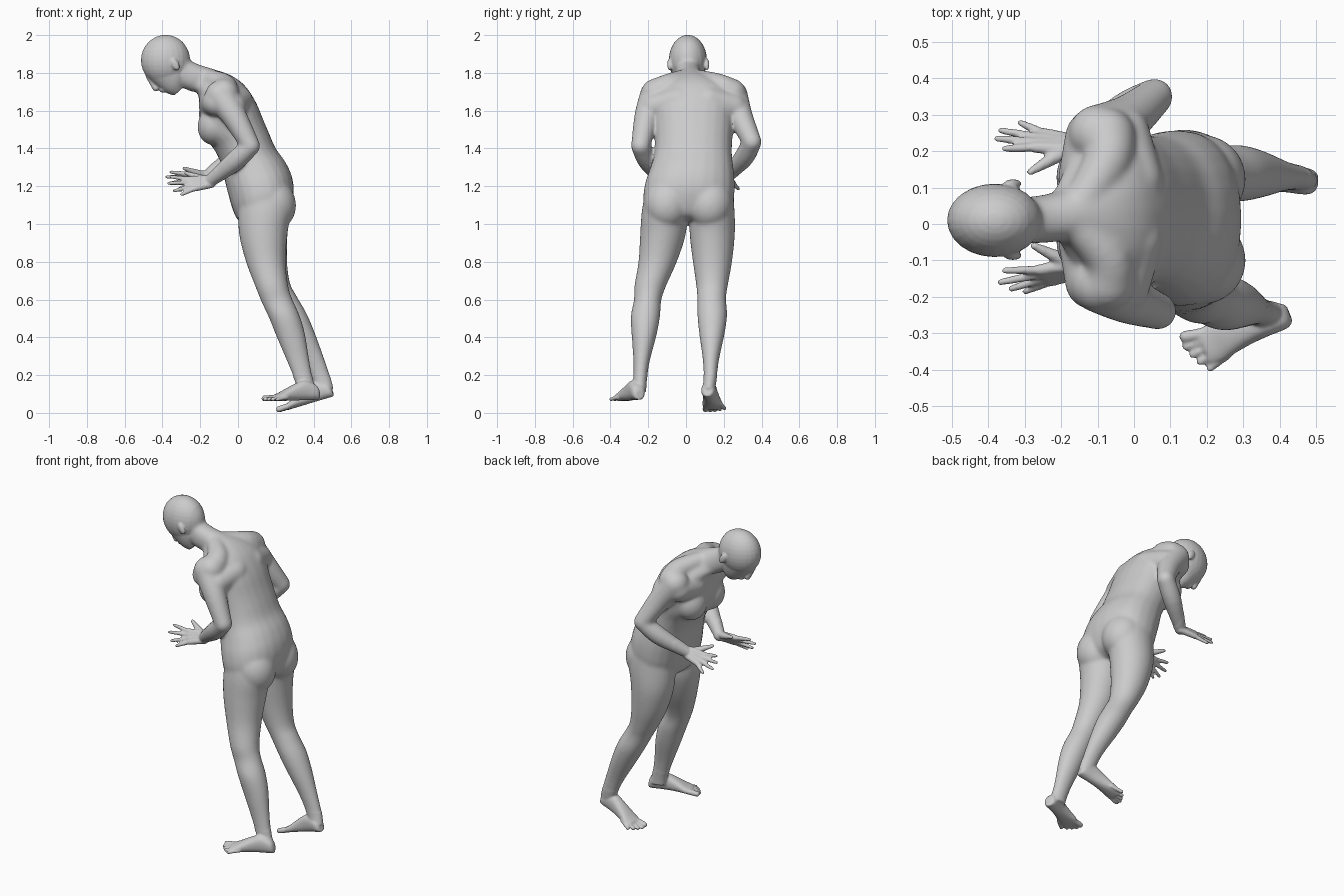
import bpy, bmesh, math
from mathutils import Vector, Matrix

bm = bmesh.new()
SIDES = 24


def spline(rows, steps=4):
    """Catmull-Rom interpolation through rows of numbers."""
    out = []
    for i in range(len(rows) - 1):
        p0, p1, p2, p3 = (rows[max(i - 1, 0)], rows[i], rows[i + 1], rows[min(i + 2, len(rows) - 1)])
        for s in range(steps):
            t = s / steps
            out.append([0.5 * (2 * b + (c - a) * t + (2 * a - 5 * b + 4 * c - d) * t * t
                               + (3 * b - a - 3 * c + d) * t ** 3)
                        for a, b, c, d in zip(p0, p1, p2, p3)])
    return out + [list(rows[-1])]


def skin(rings):
    """Closed surface over a list of (centre, axis, axis, squareness)."""
    loops = []
    for c, a, b, p in rings:
        loop = []
        for k in range(SIDES):
            t = 2 * math.pi * k / SIDES
            u, v = math.cos(t), math.sin(t)
            u, v = math.copysign(abs(u) ** p, u), math.copysign(abs(v) ** p, v)
            loop.append(bm.verts.new(c + a * u + b * v))
        loops.append(loop)
    for lo, hi in zip(loops, loops[1:]):
        for k in range(SIDES):
            j = (k + 1) % SIDES
            bm.faces.new((lo[k], lo[j], hi[j], hi[k]))
    bm.faces.new(loops[0][::-1])
    bm.faces.new(loops[-1])


def section_loft(rows, p=1.0):
    """Rows: front x, front z, back x, back z, middle y, half width."""
    rings = []
    for fx, fz, bx, bz, y, w in spline(rows):
        f, b = Vector((fx, y, fz)), Vector((bx, y, bz))
        rings.append(((f + b) / 2, (b - f) / 2, Vector((0, w, 0)), p))
    skin(rings)


def ball(c, r, tilt=0.0):
    m = Matrix.Translation(c) @ Matrix.Rotation(tilt, 4, 'Y') @ Matrix.Diagonal((*r, 1))
    bmesh.ops.create_uvsphere(bm, u_segments=24, v_segments=16, radius=1, matrix=m)


def tube(rows):
    """Round limb through rows of x, y, z, radius with rounded ends."""
    pts = spline(rows)
    rings = []
    for i, q in enumerate(pts):
        t = Vector(pts[min(i + 1, len(pts) - 1)][:3]) - Vector(pts[max(i - 1, 0)][:3])
        t.normalize()
        a = t.cross(Vector((0.1, 0.3, 1))).normalized()
        rings.append((Vector(q[:3]), a * q[3], t.cross(a) * q[3], 1.0))
    skin(rings)
    for q in (rows[0], rows[-1]):
        ball(q[:3], (q[3],) * 3)


# torso and neck
section_loft([
    (0.06, 0.99, 0.22, 1.02, 0.012, 0.12),
    (0.00, 1.02, 0.27, 1.06, 0.012, 0.20),
    (-0.03, 1.08, 0.295, 1.16, 0.013, 0.238),
    (-0.055, 1.17, 0.286, 1.25, 0.02, 0.238),
    (-0.075, 1.25, 0.25, 1.33, 0.03, 0.222),
    (-0.09, 1.32, 0.20, 1.40, 0.037, 0.207),
    (-0.13, 1.40, 0.165, 1.48, 0.04, 0.205),
    (-0.18, 1.46, 0.135, 1.55, 0.04, 0.213),
    (-0.205, 1.55, 0.10, 1.635, 0.04, 0.22),
    (-0.205, 1.63, 0.055, 1.71, 0.04, 0.215),
    (-0.21, 1.68, 0.01, 1.757, 0.04, 0.18),
    (-0.225, 1.70, -0.05, 1.793, 0.035, 0.125),
    (-0.245, 1.70, -0.135, 1.822, 0.025, 0.075),
    (-0.27, 1.71, -0.21, 1.846, 0.015, 0.067),
    (-0.33, 1.74, -0.26, 1.87, 0.01, 0.064)], 0.9)
for s in (-1, 1):
    # chest and buttocks
    ball((-0.118, 0.04 + s * 0.088, 1.525), (0.095, 0.105, 0.11), 0.35)
    ball((0.186, 0.012 + s * 0.112, 1.11), (0.12, 0.122, 0.14), -0.3)
    # shoulder girdle: neck slope, shoulder blade, collar
    tube([(-0.15, 0.02 + s * 0.03, 1.77, 0.05), (-0.075, 0.04 + s * 0.13, 1.732, 0.066),
          (-0.075, 0.04 + s * 0.20, 1.69, 0.08)])
    tube([(0.0, 0.04 + s * 0.08, 1.65, 0.08), (-0.03, 0.04 + s * 0.21, 1.62, 0.074)])
    tube([(-0.135, 0.04 + s * 0.08, 1.63, 0.075), (-0.115, 0.04 + s * 0.20, 1.645, 0.075)])
    # ears
    ball((-0.333, 0.012 + s * 0.099, 1.845), (0.02, 0.012, 0.035), -0.5)

# skull, face, nose, lips
ball((-0.383, 0.01, 1.867), (0.131, 0.101, 0.134))
section_loft([
    (-0.505, 1.82, -0.36, 1.97, 0.01, 0.083),
    (-0.468, 1.765, -0.30, 1.93, 0.01, 0.09),
    (-0.42, 1.722, -0.27, 1.86, 0.01, 0.078),
    (-0.375, 1.692, -0.27, 1.80, 0.01, 0.062),
    (-0.337, 1.68, -0.285, 1.73, 0.01, 0.036)])
tube([(-0.478, 0.01, 1.785, 0.012), (-0.457, 0.01, 1.75, 0.014), (-0.435, 0.01, 1.72, 0.018)])
ball((-0.40, 0.01, 1.71), (0.02, 0.026, 0.014), 0.6)

# left leg
section_loft([
    (0.01, 1.18, 0.25, 1.23, -0.09, 0.115),
    (0.0, 1.06, 0.285, 1.10, -0.112, 0.121),
    (0.008, 0.93, 0.264, 0.96, -0.122, 0.121),
    (0.045, 0.79, 0.252, 0.81, -0.15, 0.102),
    (0.095, 0.66, 0.265, 0.68, -0.19, 0.084),
    (0.125, 0.585, 0.285, 0.61, -0.203, 0.073),
    (0.165, 0.50, 0.325, 0.52, -0.215, 0.078),
    (0.205, 0.40, 0.355, 0.42, -0.222, 0.066),
    (0.26, 0.27, 0.378, 0.28, -0.235, 0.044),
    (0.30, 0.17, 0.398, 0.175, -0.243, 0.036),
    (0.315, 0.11, 0.42, 0.11, -0.247, 0.036)])
# right leg
section_loft([
    (0.01, 1.18, 0.25, 1.23, 0.13, 0.115),
    (0.0, 1.06, 0.285, 1.10, 0.137, 0.12),
    (0.008, 0.93, 0.264, 0.96, 0.139, 0.12),
    (0.05, 0.79, 0.26, 0.81, 0.14, 0.104),
    (0.11, 0.67, 0.275, 0.69, 0.138, 0.085),
    (0.15, 0.60, 0.31, 0.62, 0.136, 0.077),
    (0.205, 0.50, 0.362, 0.53, 0.139, 0.079),
    (0.265, 0.40, 0.405, 0.43, 0.137, 0.067),
    (0.345, 0.27, 0.453, 0.30, 0.132, 0.044),
    (0.395, 0.17, 0.488, 0.195, 0.128, 0.035),
    (0.405, 0.12, 0.505, 0.13, 0.12, 0.035)])


def foot(heel, toe, inner):
    """Foot from heel to toe on a sole line; inner = +1/-1 big-toe side in y."""
    heel, toe = Vector(heel), Vector(toe)
    d = (toe - heel).normalized()
    side = Vector((0, 0, 1)).cross(d).normalized()
    side *= inner * (1 if side.y > 0 else -1)
    up = d.cross(side)
    up *= 1 if up.z > 0 else -1
    n = (toe - heel).length
    rows = [(0.0, 0.05, 0.022), (0.06, 0.08, 0.036), (0.25, 0.105, 0.037), (0.42, 0.09, 0.040),
            (0.6, 0.064, 0.048), (0.72, 0.045, 0.055), (0.83, 0.032, 0.05)]
    skin([(heel + d * n * s + up * h / 2, up * h / 2, side * w, 0.85) for s, h, w in spline(rows)])
    for k, (reach, r) in enumerate(((1.0, 0.016), (1.01, 0.0115), (0.98, 0.011), (0.94, 0.011), (0.88, 0.0105))):
        a = heel + d * n * (reach - 0.24) + side * (0.034 - 0.0195 * k) + up * 0.018
        b = heel + d * (n * reach - r) + side * (0.046 - 0.0265 * k) + up * r
        tube([(*a, r), (*b, r)])


foot((0.428, -0.245, 0.070), (0.143, -0.358, 0.060), 1)
foot((0.508, 0.113, 0.088), (0.212, 0.150, 0.0), -1)


def arm(shoulder, upper, elbow, fore, wrist, thumb, tips):
    """Arm with palm, four fingers and thumb."""
    tube([(*shoulder, 0.08), (*upper, 0.067), (*elbow, 0.051)])
    tube([(*elbow, 0.051), (*fore, 0.053), (*wrist, 0.033)])
    w, tips = Vector(wrist), [Vector(t) for t in tips]
    mean = sum(tips, Vector()) / 4
    u = (tips[3] - tips[0]).normalized()
    for k, t in enumerate(tips):
        knuckle = w + (mean - w).normalized() * 0.098 + u * (k - 1.5) * 0.022
        root = w + u * (k - 1.5) * 0.013
        tube([(*root, 0.02), (*knuckle, 0.0155)])
        mid = knuckle.lerp(t, 0.5)
        tube([(*knuckle, 0.0125), (*mid, 0.0115), (*t, 0.009)])
    th = Vector(thumb)
    tube([(*(w - u * 0.01), 0.02), (*w.lerp(th, 0.5), 0.018), (*th, 0.010)])


# left arm, right arm
arm((-0.095, -0.165, 1.68), (-0.02, -0.207, 1.57), (0.067, -0.24, 1.413), (-0.02, -0.20, 1.33),
    (-0.15, -0.12, 1.225), (-0.275, -0.06, 1.27),
    [(-0.355, -0.128, 1.25), (-0.367, -0.16, 1.215), (-0.337, -0.178, 1.175), (-0.298, -0.185, 1.157)])
arm((-0.10, 0.248, 1.68), (-0.02, 0.287, 1.57), (0.057, 0.35, 1.435), (-0.03, 0.305, 1.35),
    (-0.165, 0.215, 1.25), (-0.285, 0.143, 1.295),
    [(-0.355, 0.207, 1.275), (-0.376, 0.235, 1.25), (-0.365, 0.257, 1.215), (-0.312, 0.278, 1.185)])

bmesh.ops.recalc_face_normals(bm, faces=bm.faces[:])
mesh = bpy.data.meshes.new("human_body")
bm.to_mesh(mesh)
bm.free()
body = bpy.data.objects.new("human_body", mesh)
bpy.context.collection.objects.link(body)
bpy.context.view_layer.objects.active = body
body.select_set(True)

# fuse all parts into one skin
fuse = body.modifiers.new("fuse", 'REMESH')
fuse.mode = 'VOXEL'
fuse.voxel_size = 0.006
bpy.ops.object.modifier_apply(modifier="fuse")

# soften torso and limbs strongly, keep hands, feet and face crisp
flesh = body.vertex_groups.new(name="flesh")
flesh.add([v.index for v in body.data.vertices
           if v.co.z > 0.2 and not (v.co.x < -0.12 and v.co.z < 1.33) and not (v.co.x < -0.29 and v.co.z > 1.6)],
          1.0, 'REPLACE')
for name, group, count in (("soften_flesh", "flesh", 40), ("soften_all", "", 3)):
    soft = body.modifiers.new(name, 'SMOOTH')
    soft.factor, soft.iterations, soft.vertex_group = 0.5, count, group
    bpy.ops.object.modifier_apply(modifier=name)
bpy.ops.object.shade_smooth()
